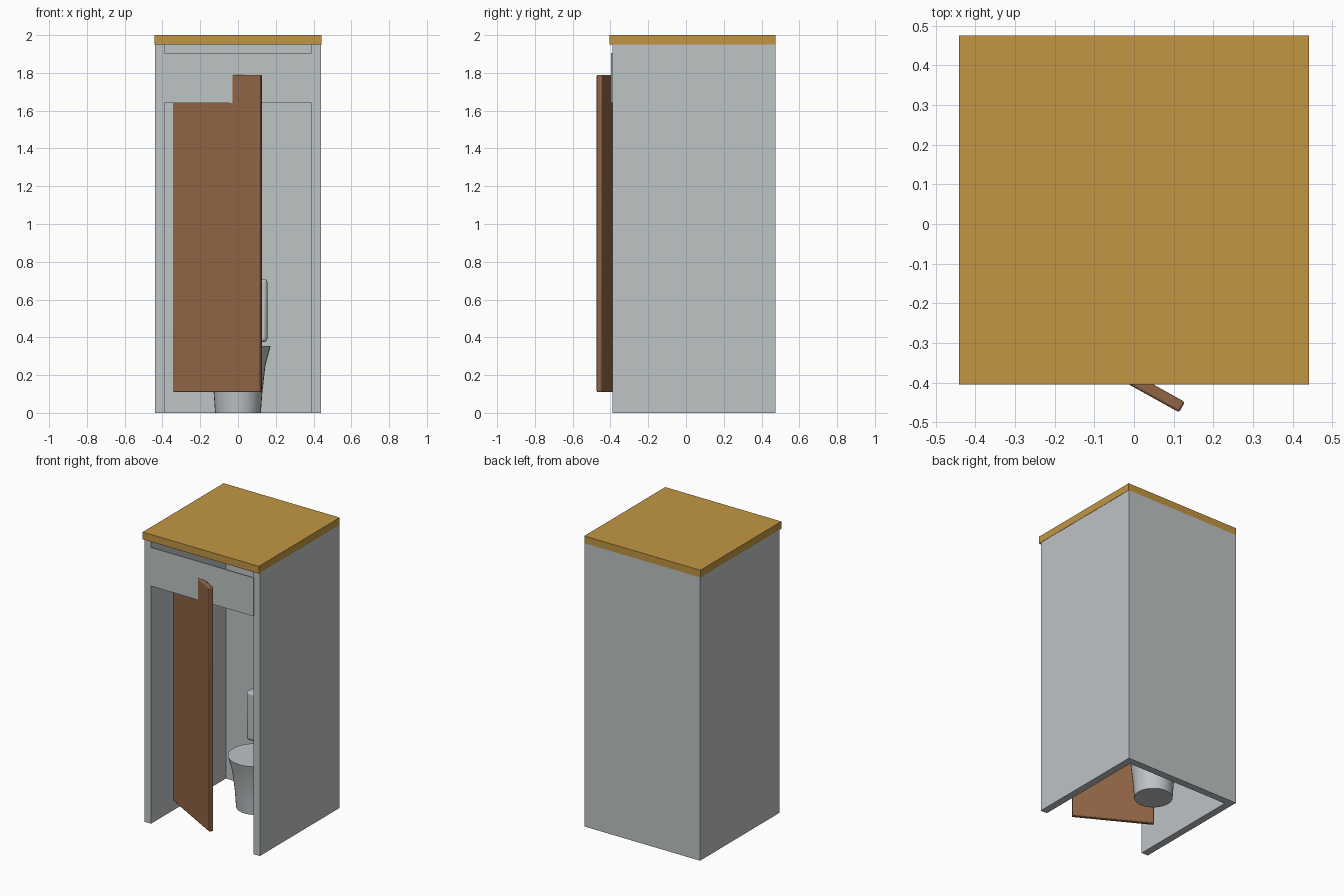
import bpy, bmesh, math

if "Cube" in bpy.data.objects:
    bpy.data.objects.remove(bpy.data.objects["Cube"])


def material(name, rgb):
    m = bpy.data.materials.new(name)
    m.diffuse_color = (*rgb, 1)
    m.use_nodes = True
    m.node_tree.nodes["Principled BSDF"].inputs["Base Color"].default_value = m.diffuse_color
    return m


GREY = material("light grey", (0.515, 0.546, 0.558))
OCHRE = material("ochre", (0.54, 0.305, 0.055))
BROWN = material("brown wood", (0.285, 0.132, 0.06))


def finish(name, bm, mat):
    bmesh.ops.recalc_face_normals(bm, faces=bm.faces)
    mesh = bpy.data.meshes.new(name)
    bm.to_mesh(mesh)
    bm.free()
    mesh.materials.append(mat)
    ob = bpy.data.objects.new(name, mesh)
    bpy.context.collection.objects.link(ob)
    return ob


def smooth(ob):
    bpy.ops.object.select_all(action='DESELECT')
    ob.select_set(True)
    bpy.context.view_layer.objects.active = ob
    bpy.ops.object.shade_smooth_by_angle(angle=math.radians(35))


def box(name, lo, hi, mat, bevel=0, segments=2):
    bm = bmesh.new()
    bmesh.ops.create_cube(bm, size=1)
    for v in bm.verts:
        v.co = [v.co[i] * (hi[i] - lo[i]) for i in range(3)]
    ob = finish(name, bm, mat)
    ob.location = [(a + b) / 2 for a, b in zip(lo, hi)]
    if bevel:
        mod = ob.modifiers.new("rounded edges", 'BEVEL')
        mod.width = bevel
        mod.segments = segments
        smooth(ob)
    return ob


# Walls: a U-shaped plan, open at the front, extruded up to the roof
half, thick, front, back, top = 0.44, 0.05, -0.39, 0.475, 1.95
right = [(half - thick, back - thick), (half - thick, front), (half, front), (half, back)]
plan = right + [(-x, y) for x, y in reversed(right)]
bm = bmesh.new()
face = bm.faces.new([bm.verts.new((x, y, 0)) for x, y in plan])
ext = bmesh.ops.extrude_face_region(bm, geom=[face], use_keep_orig=True)
for v in ext["geom"]:
    if isinstance(v, bmesh.types.BMVert):
        v.co.z = top
finish("walls", bm, GREY)

# Roof slab, overhanging the front
box("roof", (-0.442, -0.405, 1.95), (0.442, 0.475, 2.0), OCHRE)

# Thin panel across the doorway
box("door_header", (-0.395, -0.396, 1.64), (0.395, -0.388, 1.905), GREY)

# Half-open door, turned about the vertical axis
door = box("door", (-0.37, -0.35, 0.11), (0.154, -0.32, 1.79), BROWN, 0.006, 2)
door.rotation_euler.z = math.radians(-29)

# Toilet bowl, a closed flared pedestal with a flat top
profile = [(0.121, 0), (0.129, 0.11), (0.145, 0.25), (0.173, 0.355)]
sides = 32
bm = bmesh.new()
rings = [[bm.verts.new((r * math.cos(2 * math.pi * i / sides),
                        0.19 + r * math.sin(2 * math.pi * i / sides), z))
          for i in range(sides)] for r, z in profile]
for a, b in zip(rings, rings[1:]):
    for i in range(sides):
        j = (i + 1) % sides
        bm.faces.new((a[i], a[j], b[j], b[i]))
bm.faces.new(rings[0])
bm.faces.new(rings[-1])
smooth(finish("toilet_bowl", bm, GREY))

# Toilet tank against the back wall
box("toilet_tank", (-0.155, 0.305, 0.375), (0.155, 0.424, 0.71), GREY, 0.018, 3)
